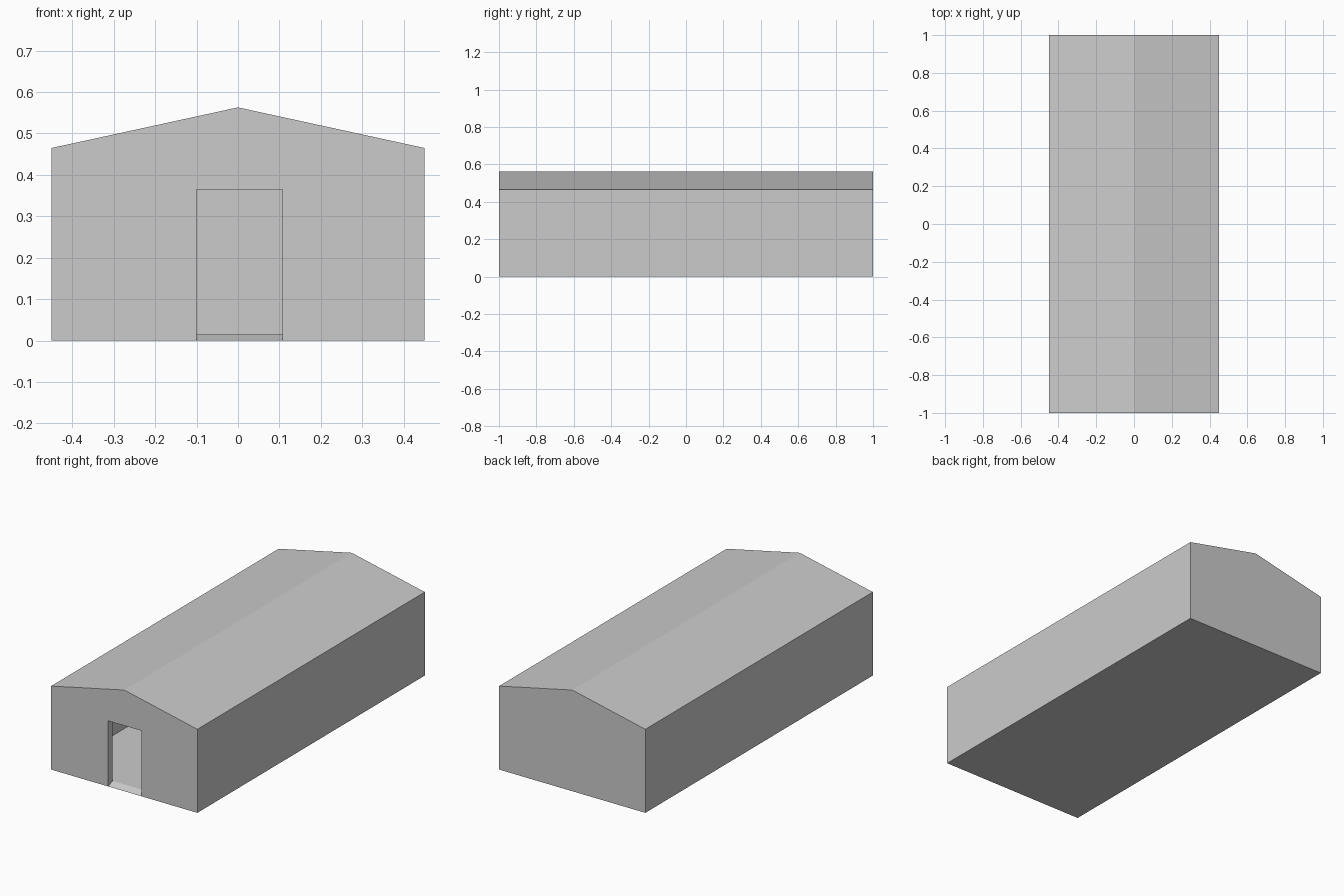
import bpy

if "Cube" in bpy.data.objects:
    bpy.data.objects.remove(bpy.data.objects["Cube"])

W, L = 0.45, 1.0          # half width, half length
EAVES, RIDGE = 0.465, 0.563
WALL, FLOOR = 0.04, 0.015


def prism(name, profile, axis, start, end):
    """Extrude a closed 2D profile along x (profile is y,z) or y (profile is x,z)."""
    def place(p, t):
        return (t, p[0], p[1]) if axis == 'x' else (p[0], t, p[1])
    n = len(profile)
    verts = [place(p, t) for t in (start, end) for p in profile]
    faces = [tuple(range(n))[::-1], tuple(range(n, 2 * n))]
    faces += [(i, (i + 1) % n, n + (i + 1) % n, n + i) for i in range(n)]
    if axis == 'y':
        faces = [f[::-1] for f in faces]
    mesh = bpy.data.meshes.new(name)
    mesh.from_pydata(verts, [], faces)
    obj = bpy.data.objects.new(name, mesh)
    bpy.context.collection.objects.link(obj)
    return obj


def rect(a0, a1, z0, z1):
    return [(a0, z0), (a1, z0), (a1, z1), (a0, z1)]


def cut(target, cutter):
    mod = target.modifiers.new(cutter.name, 'BOOLEAN')
    mod.operation = 'DIFFERENCE'
    mod.solver = 'EXACT'
    mod.object = cutter
    cutter.hide_render = True
    cutter.hide_set(True)


# Walls and floor slab
walls = prism("walls", rect(-W, W, 0, EAVES), 'y', -L, L)

# Hollow interior, open at the top under the roof
cut(walls, prism("interior_cutter", rect(-W + WALL, W - WALL, FLOOR, 0.6),
                 'y', -L + WALL, L - WALL))

# Doorway with a threshold sloping up to the floor
slope = FLOOR / WALL
y0, y1 = -L - 0.1, -L + WALL + 0.01
door = [(y0, slope * (y0 + L)), (y1, slope * (y1 + L)), (y1, 0.365), (y0, 0.365)]
cut(walls, prism("doorway_cutter", door, 'x', -0.1, 0.107))

# Gabled roof
prism("roof", [(-W, EAVES), (W, EAVES), (0, RIDGE)], 'y', -L, L)
